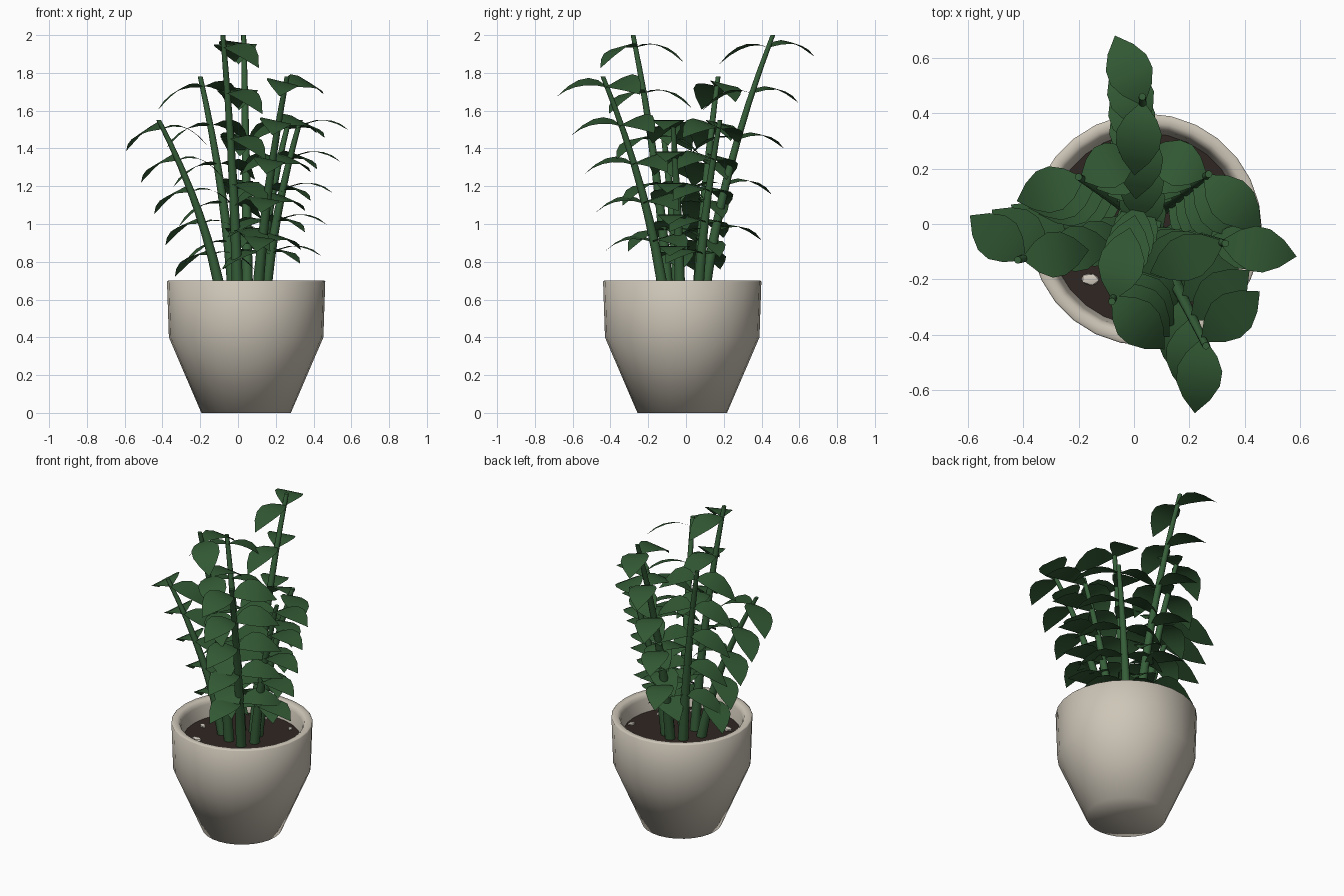
import bpy
import bmesh
import random
from math import sin, cos, pi
from mathutils import Vector, Matrix

random.seed(4)
if "Cube" in bpy.data.objects:
    bpy.data.objects.remove(bpy.data.objects["Cube"])

CENTRE = Vector((0.043, -0.02, 0))
SOIL_Z = 0.59


def material(name, rgb):
    mat = bpy.data.materials.new(name)
    mat.use_nodes = True
    mat.diffuse_color = (*rgb, 1)
    mat.node_tree.nodes["Principled BSDF"].inputs["Base Color"].default_value = (*rgb, 1)
    return mat


CERAMIC = material("warm grey ceramic", (0.61, 0.56, 0.475))
SOIL = material("dark brown soil", (0.028, 0.019, 0.015))
STEM = material("stem green", (0.037, 0.115, 0.041))
LEAF = material("leaf green", (0.031, 0.097, 0.033))
PEBBLE = material("pale pebble", (0.66, 0.61, 0.53))


def finish(name, bm, mat, smooth_angle=0.8):
    mesh = bpy.data.meshes.new(name)
    bm.to_mesh(mesh)
    bm.free()
    mesh.materials.append(mat)
    obj = bpy.data.objects.new(name, mesh)
    bpy.context.collection.objects.link(obj)
    bpy.ops.object.select_all(action="DESELECT")
    obj.select_set(True)
    bpy.context.view_layer.objects.active = obj
    bpy.ops.object.shade_smooth_by_angle(angle=smooth_angle)
    return obj


def skin(bm, rings):
    """Join matching closed rings of points and return the vertex rings."""
    loops = [[bm.verts.new(p) for p in ring] for ring in rings]
    n = len(loops[0])
    for a, b in zip(loops, loops[1:]):
        for i in range(n):
            j = (i + 1) % n
            bm.faces.new((a[i], a[j], b[j], b[i]))
    return loops


def circle(centre, radius, sides):
    return [centre + Vector((cos(2 * pi * i / sides), sin(2 * pi * i / sides), 0)) * radius
            for i in range(sides)]


# Pot: flat base, tapered lower wall, upright upper wall, rim and inner wall
profile = [(0.01, 0), (0.237, 0), (0.409, 0.4), (0.419, 0.695), (0.414, 0.7),
           (0.385, 0.7), (0.37, 0.69), (0.362, 0.67), (0.342, 0.55)]
bm = bmesh.new()
loops = skin(bm, [circle(CENTRE + Vector((0, 0, z)), r, 28) for r, z in profile])
bm.faces.new(loops[0][::-1])
finish("pot", bm, CERAMIC, smooth_angle=1.3)

# Soil disc
bm = bmesh.new()
bmesh.ops.create_circle(bm, cap_ends=True, segments=28, radius=0.349,
                        matrix=Matrix.Translation(CENTRE + Vector((0, 0, SOIL_Z))))
finish("soil", bm, SOIL)

# Pebbles scattered around the soil edge, with one larger
bm = bmesh.new()
spots = [(0.27, 3.87, 0.036)]
spots += [(random.uniform(0.27, 0.32), 4.4 + 0.72 * i, random.uniform(0.02, 0.028))
          for i in range(8)]
for r, a, size in spots:
    place = CENTRE + Vector((r * cos(a), r * sin(a), SOIL_Z + 0.005))
    bmesh.ops.create_icosphere(
        bm, subdivisions=1, radius=1,
        matrix=Matrix.Translation(place) @ Matrix.Rotation(a * 1.6, 4, "Z")
        @ Matrix.Diagonal((size, size * 0.65, size * 0.4, 1)))
finish("pebbles", bm, PEBBLE)


def stem_point(base, tip, t):
    """Stems rise steeply and lean out more towards the tip."""
    lean = 0.5 * t + 0.5 * t * t
    return Vector((base[0] + (tip[0] - base[0]) * lean,
                   base[1] + (tip[1] - base[1]) * lean,
                   SOIL_Z - 0.02 + (tip[2] - SOIL_Z + 0.02) * t))


LEAF_WIDTHS = (0.01, 0.057, 0.082, 0.079, 0.05, 0.0)


def add_leaf(bm, root, reach, axis):
    """Arched leaf running from root along reach, set square to the stem axis."""
    side = Vector((-reach.y, reach.x, 0)).normalized()
    side.z = -side.dot(axis) / axis.z
    rows = []
    last = len(LEAF_WIDTHS) - 1
    for i, w in enumerate(LEAF_WIDTHS):
        t = i / last
        mid = root + reach * t
        mid.z += 0.2 * t * (1 - t)
        if i == last:
            rows.append([bm.verts.new(mid)] * 2)
        else:
            rows.append([bm.verts.new(mid + side * w), bm.verts.new(mid - side * w)])
    for a, b in zip(rows, rows[1:]):
        bm.faces.new(list(dict.fromkeys((a[1], b[1], b[0], a[0]))))


# Each plant: stem base, stem tip, reach of the two leaves in every pair
plants = {
    "back": ((0.05, 0.09), (0.03, 0.46, 2.0), (-0.1, 0.245, -0.05), (-0.03, -0.26, -0.09)),
    "back_right": ((-0.02, 0.06), (-0.2, 0.17, 1.78), (-0.235, -0.08, -0.12), (0.2, 0.1, -0.08)),
    "back_left": ((0.1, 0.06), (0.27, 0.18, 1.55), (-0.21, 0.1, -0.08), (0.2, -0.19, -0.05)),
    "left": ((0.14, -0.03), (0.33, -0.07, 1.55), (0.27, -0.05, -0.01), (-0.26, -0.11, -0.08)),
    "front_left": ((0.1, -0.11), (0.26, -0.44, 1.78), (-0.03, -0.265, -0.05), (0.205, 0.175, -0.04)),
    "front": ((0.0, -0.09), (-0.08, -0.28, 2.0), (0.185, -0.185, -0.11), (0.06, 0.255, -0.08)),
    "right": ((-0.08, -0.04), (-0.42, -0.13, 1.55), (-0.195, 0.155, -0.12), (0.235, 0.03, -0.09)),
}
for name, (base, tip, reach_a, reach_b) in plants.items():
    # Tapered stem
    bm = bmesh.new()
    steps = 8
    loops = skin(bm, [circle(stem_point(base, tip, i / steps), 0.031 - 0.018 * i / steps, 10)
                      for i in range(steps + 1)])
    bm.faces.new(loops[-1])
    finish(name + "_stem", bm, STEM)

    # Five pairs of leaves up the stem
    bm = bmesh.new()
    for level in range(5):
        t = 0.275 + 0.17 * level
        root = stem_point(base, tip, t)
        axis = stem_point(base, tip, t + 0.05) - root
        for reach in (reach_a, reach_b):
            add_leaf(bm, root, Vector(reach), axis)
    finish(name + "_leaves", bm, LEAF)
